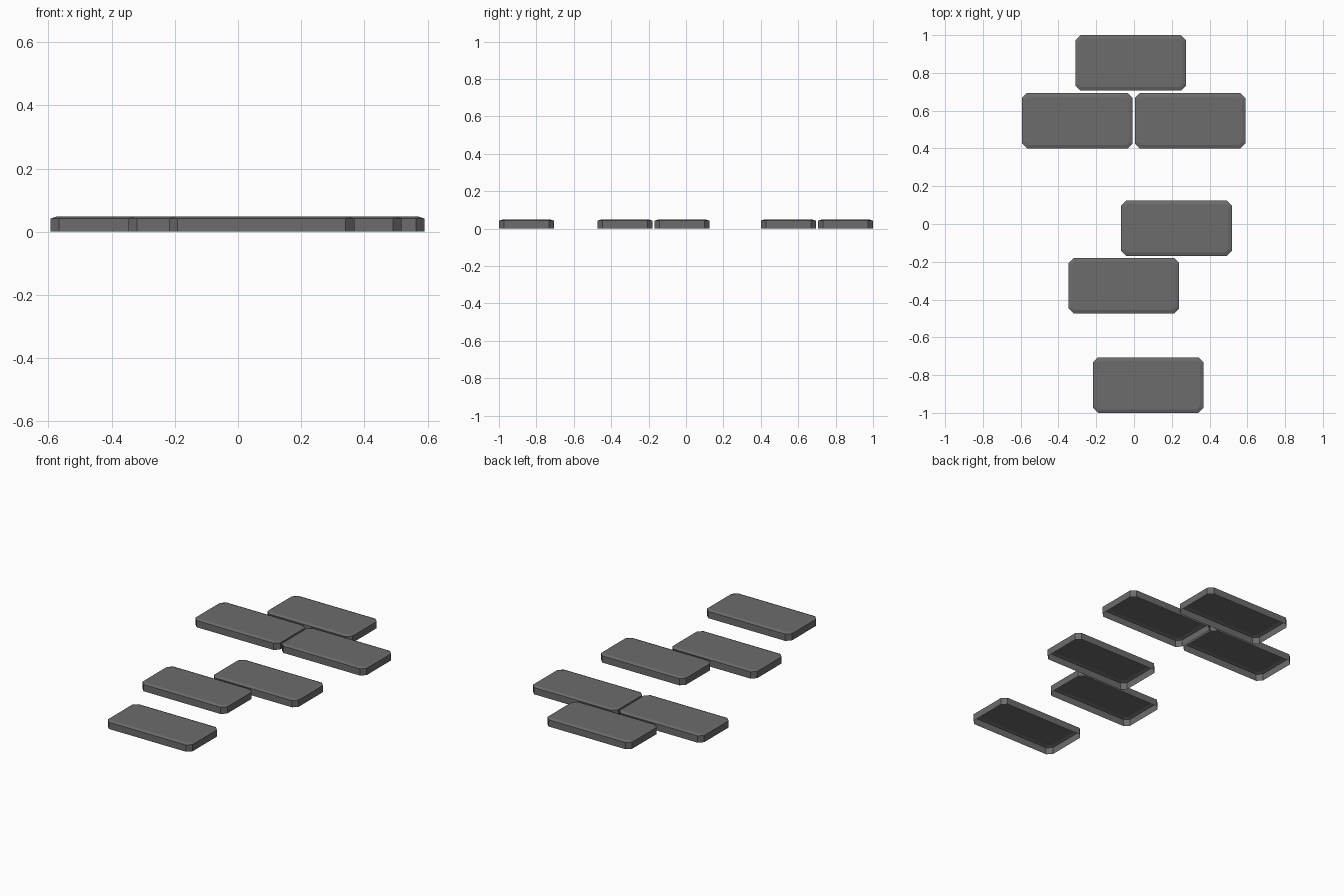
import bpy
import bmesh

cube = bpy.data.objects.get("Cube")
if cube:
    bpy.data.objects.remove(cube, do_unlink=True)

stone = bpy.data.materials.new("dark grey stone")
stone.use_nodes = True
GREY = (0.15, 0.15, 0.15, 1)
stone.diffuse_color = GREY
stone.node_tree.nodes["Principled BSDF"].inputs["Base Color"].default_value = GREY

HALF_X, HALF_Y, CORNER = 0.293, 0.147, 0.027
HEIGHT, INSET, DROP = 0.048, 0.018, 0.006


def outline(inset):
    """Rectangle with clipped corners, counter-clockwise."""
    x, y = HALF_X - inset, HALF_Y - inset
    c = CORNER - inset * 0.586
    return [(x, c - y), (x, y - c), (x - c, y), (c - x, y),
            (-x, y - c), (-x, c - y), (c - x, -y), (x - c, -y)]


# Paver shell: upright sides, shallow sloped rim, flat top, open underneath
mesh = bpy.data.meshes.new("paver")
bm = bmesh.new()
rings = [[bm.verts.new((x, y, z)) for x, y in outline(inset)]
         for inset, z in ((0, 0), (0, HEIGHT - DROP), (INSET, HEIGHT))]
for low, high in zip(rings, rings[1:]):
    for i in range(len(low)):
        j = (i + 1) % len(low)
        bm.faces.new((low[i], low[j], high[j], high[i]))
bm.faces.new(rings[-1])
bm.to_mesh(mesh)
bm.free()
mesh.materials.append(stone)

# Six pavers of the path, from front to back
centres = [(0.075, -0.853), (-0.054, -0.327), (0.225, -0.022),
           (-0.300, 0.547), (0.297, 0.547), (-0.017, 0.853)]
for number, (x, y) in enumerate(centres, 1):
    paver = bpy.data.objects.new(f"paver_{number}", mesh)
    paver.location = (x, y, 0)
    bpy.context.collection.objects.link(paver)
